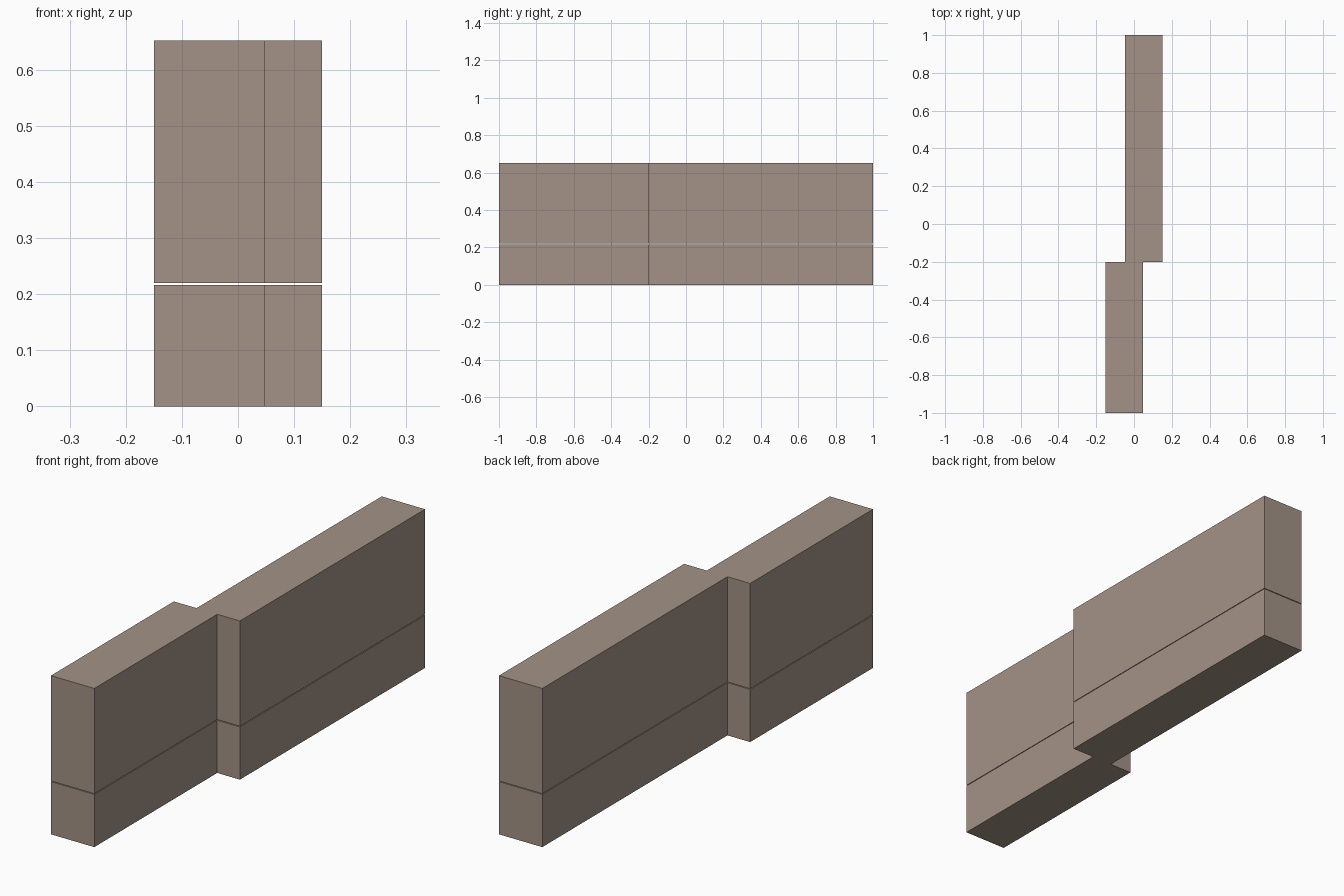
import bpy
import bmesh

if "Cube" in bpy.data.objects:
    bpy.data.objects.remove(bpy.data.objects["Cube"])

# Single stone-brown colour
stone = bpy.data.materials.new("stone_brown")
stone.diffuse_color = (0.37, 0.29, 0.24, 1.0)
stone.use_nodes = True
stone.node_tree.nodes["Principled BSDF"].inputs["Base Color"].default_value = stone.diffuse_color

# Stepped plan outline: front run shifted left, back run shifted right
OUT, IN, STEP = 0.15, 0.047, -0.202
OUTLINE = [(-OUT, -1), (IN, -1), (IN, STEP), (OUT, STEP),
           (OUT, 1), (-IN, 1), (-IN, STEP), (-OUT, STEP)]


def wall_course(name, z0, z1):
    """Extrude the stepped outline from z0 to z1."""
    bm = bmesh.new()
    base = bm.faces.new([bm.verts.new((x, y, z0)) for x, y in OUTLINE])
    ext = bmesh.ops.extrude_face_region(bm, geom=[base], use_keep_orig=True)
    verts = [g for g in ext["geom"] if isinstance(g, bmesh.types.BMVert)]
    bmesh.ops.translate(bm, verts=verts, vec=(0, 0, z1 - z0))
    bmesh.ops.recalc_face_normals(bm, faces=bm.faces[:])
    mesh = bpy.data.meshes.new(name)
    bm.to_mesh(mesh)
    bm.free()
    mesh.materials.append(stone)
    obj = bpy.data.objects.new(name, mesh)
    bpy.context.collection.objects.link(obj)
    return obj


# Two courses separated by a hairline gap
wall_course("lower_wall", 0.0, 0.2165)
wall_course("upper_wall", 0.2195, 0.652)
